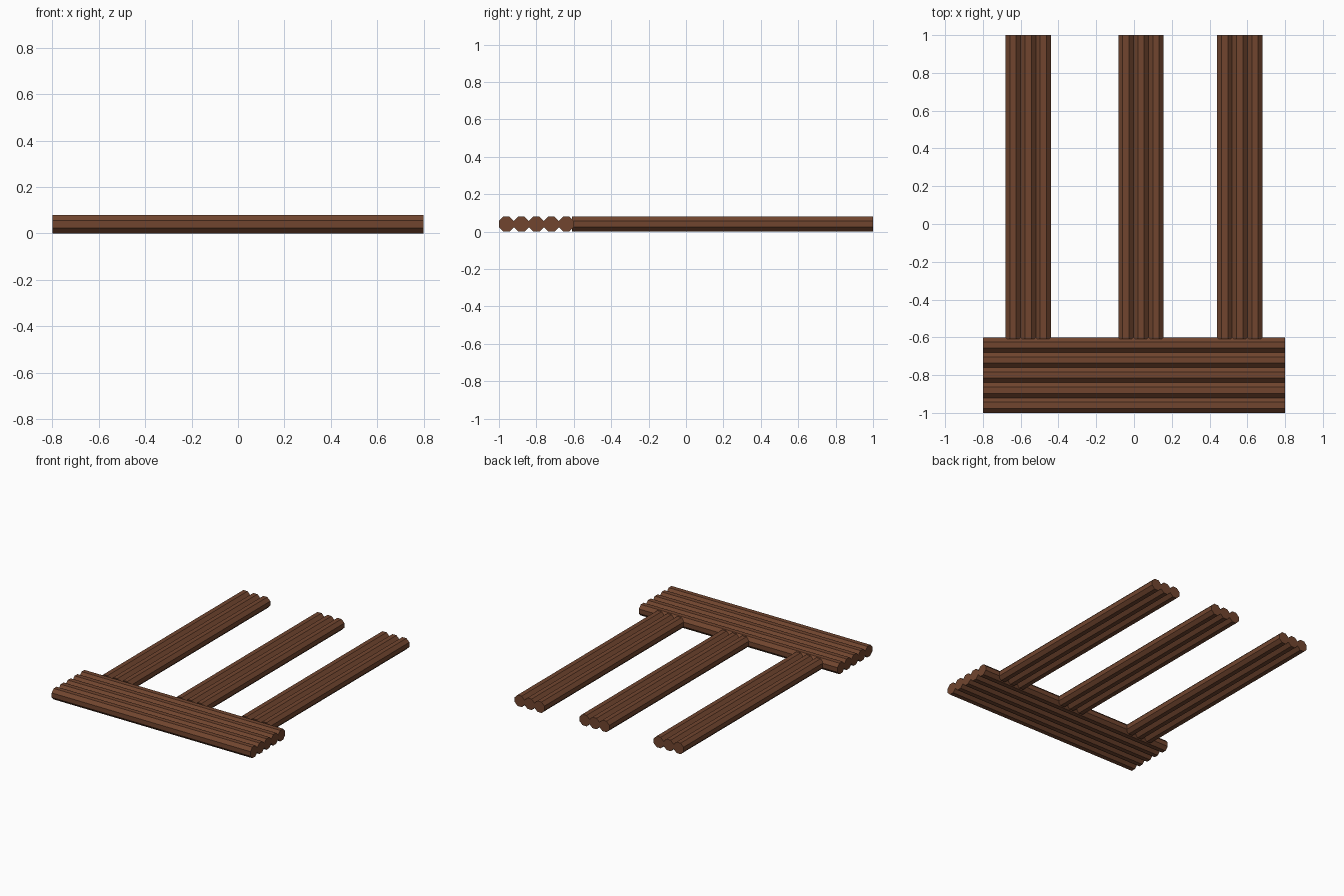
import bpy, bmesh, math
from mathutils import Matrix

if "Cube" in bpy.data.objects:
    bpy.data.objects.remove(bpy.data.objects["Cube"])

D = 0.08  # log thickness across flats

wood = bpy.data.materials.new("brown wood")
wood.diffuse_color = (0.165, 0.06, 0.028, 1)
wood.use_nodes = True
wood.node_tree.nodes["Principled BSDF"].inputs["Base Color"].default_value = wood.diffuse_color


def log(name, start, end, across, axis):
    """Eight-sided log lying flat along an axis, flat side down."""
    bm = bmesh.new()
    r = D / 2 / math.cos(math.pi / 8)
    bmesh.ops.create_cone(bm, cap_ends=True, segments=8, radius1=r, radius2=r,
                          depth=end - start)
    # make sure a flat faces down, whatever the start angle of the circle
    if abs(max(v.co.x for v in bm.verts) - D / 2) > 1e-4:
        bmesh.ops.rotate(bm, verts=bm.verts, matrix=Matrix.Rotation(math.pi / 8, 3, 'Z'))
    mid = (start + end) / 2
    if axis == 'X':
        rot, pos = Matrix.Rotation(math.pi / 2, 3, 'Y'), (mid, across, D / 2)
    else:
        rot, pos = Matrix.Rotation(math.pi / 2, 3, 'X'), (across, mid, D / 2)
    bmesh.ops.rotate(bm, verts=bm.verts, matrix=rot)
    bmesh.ops.translate(bm, verts=bm.verts, vec=pos)
    me = bpy.data.meshes.new(name)
    bm.to_mesh(me)
    bm.free()
    me.materials.append(wood)
    ob = bpy.data.objects.new(name, me)
    bpy.context.collection.objects.link(ob)


# front platform: five logs side by side
for i in range(5):
    log(f"platform_log_{i + 1}", -0.8, 0.8, -0.96 + i * D, 'X')

# three piers of three logs, running back from the platform
for side, x in (("left", -0.56), ("middle", 0.037), ("right", 0.56)):
    for i in (-1, 0, 1):
        log(f"{side}_pier_log_{i + 2}", -0.61, 1.0, x + i * D, 'Y')
